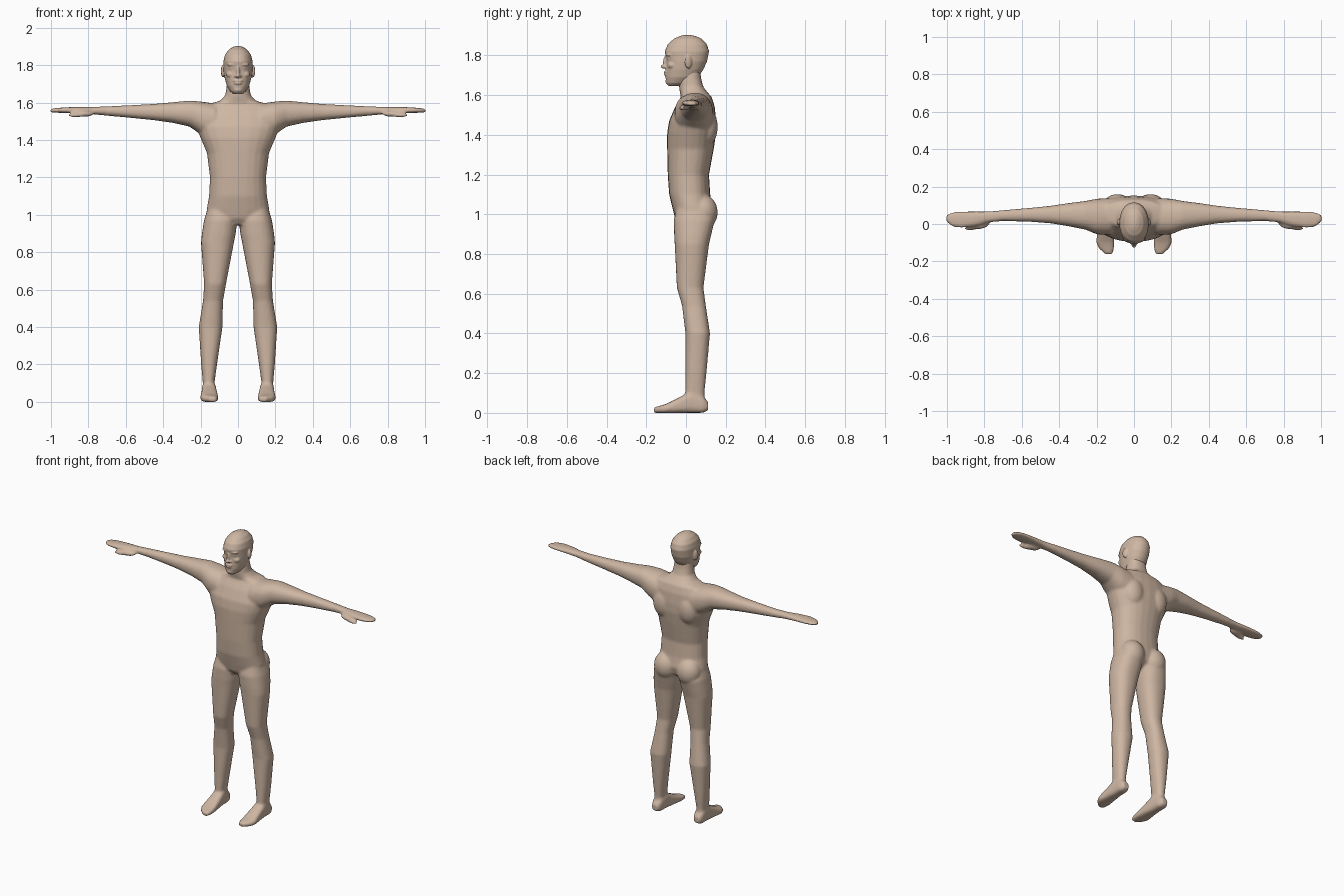
import bpy, bmesh, math
from mathutils import Matrix, Vector

skin = bpy.data.materials.new("skin")
skin.diffuse_color = (0.62, 0.47, 0.365, 1)


def loft(bm, axis, sections, power=2.3, n=24, mirror=False):
    """Skin rounded rings; section = (position, u0, u1, v0, v1)."""
    for side in ((1, -1) if mirror else (1,)):
        rings = []
        for t, u0, u1, v0, v1 in sections:
            ring = []
            for i in range(n):
                a = 2 * math.pi * i / n
                c, s = math.cos(a), math.sin(a)
                u = (u0 + u1) / 2 + (u1 - u0) / 2 * math.copysign(abs(c) ** (2 / power), c)
                v = (v0 + v1) / 2 + (v1 - v0) / 2 * math.copysign(abs(s) ** (2 / power), s)
                p = {"x": (t, u, v), "y": (u, t, v), "z": (u, v, t)}[axis]
                ring.append(bm.verts.new((p[0] * side, p[1], p[2])))
            rings.append(ring)
        faces = [bm.faces.new(rings[0]), bm.faces.new(rings[-1])]
        for a, b in zip(rings, rings[1:]):
            for i in range(n):
                j = (i + 1) % n
                faces.append(bm.faces.new((a[i], a[j], b[j], b[i])))
        bmesh.ops.recalc_face_normals(bm, faces=faces)


def blob(bm, centre, radii, mirror=False, turn=0.0):
    """Ellipsoid, optionally turned about z and mirrored across x."""
    for side in ((1, -1) if mirror else (1,)):
        c = Vector((centre[0] * side, centre[1], centre[2]))
        m = (Matrix.Translation(c) @ Matrix.Rotation(turn * side, 4, "Z")
             @ Matrix.Diagonal((*radii, 1)))
        bmesh.ops.create_icosphere(bm, subdivisions=3, radius=1, matrix=m)


def finish(bm, name, voxel, smooth):
    """Blend the overlapping masses into one smooth skin."""
    me = bpy.data.meshes.new(name)
    bm.to_mesh(me)
    bm.free()
    me.materials.append(skin)
    ob = bpy.data.objects.new(name, me)
    bpy.context.collection.objects.link(ob)
    rm = ob.modifiers.new("blend", "REMESH")
    rm.mode = "VOXEL"
    rm.voxel_size = voxel
    rm.use_smooth_shade = True
    sm = ob.modifiers.new("soften", "SMOOTH")
    sm.factor = 0.5
    sm.iterations = smooth


body = bmesh.new()

# torso and neck: z, x range, y range
loft(body, "z", [(z, -w, w, y0, y1) for z, w, y0, y1 in (
    (0.945, 0.07, -0.03, 0.07), (0.98, 0.15, -0.055, 0.12),
    (1.03, 0.168, -0.068, 0.135), (1.10, 0.155, -0.085, 0.122),
    (1.20, 0.150, -0.092, 0.116), (1.33, 0.166, -0.095, 0.14),
    (1.41, 0.200, -0.095, 0.152), (1.47, 0.225, -0.085, 0.152),
    (1.54, 0.215, -0.055, 0.145), (1.59, 0.165, -0.025, 0.13),
    (1.61, 0.095, -0.03, 0.112), (1.64, 0.068, -0.035, 0.088),
    (1.68, 0.062, -0.035, 0.077), (1.74, 0.055, -0.03, 0.07))])

# shoulder blades and buttocks
blob(body, (0.09, 0.10, 1.44), (0.075, 0.06, 0.10), True)
blob(body, (0.085, 0.085, 1.01), (0.08, 0.075, 0.09), True)

# legs: z, x range, y range
loft(body, "z", [
    (1.06, 0.03, 0.155, -0.04, 0.11), (0.97, 0.004, 0.182, -0.062, 0.145),
    (0.90, 0.012, 0.193, -0.06, 0.128), (0.85, 0.022, 0.198, -0.057, 0.116),
    (0.63, 0.064, 0.181, -0.046, 0.088), (0.54, 0.080, 0.187, -0.02, 0.100),
    (0.40, 0.083, 0.210, -0.003, 0.121), (0.20, 0.112, 0.197, -0.003, 0.103),
    (0.10, 0.126, 0.188, -0.004, 0.093), (0.04, 0.126, 0.188, 0.0, 0.095)],
    mirror=True)

# feet: y, x range, z range
loft(body, "y", [
    (0.112, 0.135, 0.178, 0.012, 0.055), (0.085, 0.122, 0.190, 0.0, 0.085),
    (0.03, 0.118, 0.192, 0.0, 0.115), (-0.03, 0.111, 0.196, 0.0, 0.08),
    (-0.10, 0.105, 0.202, -0.001, 0.045), (-0.13, 0.107, 0.188, -0.001, 0.036),
    (-0.161, 0.114, 0.155, 0.0, 0.028)], power=3, mirror=True)

# arms and mitten hands: x, y range, z range
loft(body, "x", [
    (0.12, -0.06, 0.14, 1.39, 1.595), (0.20, -0.055, 0.135, 1.43, 1.606),
    (0.26, -0.03, 0.123, 1.472, 1.611), (0.35, -0.012, 0.112, 1.492, 1.602),
    (0.45, 0.004, 0.097, 1.506, 1.593), (0.56, 0.012, 0.086, 1.517, 1.587),
    (0.70, 0.016, 0.074, 1.53, 1.58), (0.78, 0.008, 0.067, 1.538, 1.577),
    (0.85, -0.012, 0.068, 1.542, 1.577), (0.92, -0.022, 0.068, 1.544, 1.575),
    (0.97, -0.015, 0.064, 1.546, 1.571), (1.004, 0.012, 0.047, 1.548, 1.566)],
    mirror=True)

# thumbs
blob(body, (0.82, -0.005, 1.54), (0.05, 0.022, 0.016), True, -0.2)
blob(body, (0.865, -0.02, 1.533), (0.045, 0.013, 0.013), True, -0.1)
finish(body, "body", 0.008, 5)

head = bmesh.new()

# skull and jaw: z, half width, y range
loft(head, "z", [(z, -w, w, y0, y1) for z, w, y0, y1 in (
    (1.645, 0.022, -0.088, -0.02), (1.66, 0.042, -0.100, 0.02),
    (1.69, 0.060, -0.103, 0.062), (1.73, 0.071, -0.102, 0.088),
    (1.77, 0.077, -0.099, 0.106), (1.82, 0.078, -0.107, 0.116),
    (1.855, 0.070, -0.092, 0.106), (1.883, 0.050, -0.062, 0.08),
    (1.897, 0.028, -0.032, 0.05), (1.903, 0.010, -0.01, 0.02))], power=2.15, n=32)

# nose, brows, cheeks, eyelids, lips, chin, ears
blob(head, (0, -0.102, 1.765), (0.010, 0.014, 0.032))
blob(head, (0, -0.110, 1.744), (0.013, 0.017, 0.011))
blob(head, (0.013, -0.100, 1.741), (0.009, 0.010, 0.008), True)
blob(head, (0.033, -0.088, 1.803), (0.026, 0.012, 0.008), True, 0.3)
blob(head, (0.040, -0.074, 1.75), (0.024, 0.018, 0.018), True, 0.4)
blob(head, (0.032, -0.084, 1.785), (0.014, 0.010, 0.006), True, 0.3)
blob(head, (0, -0.100, 1.717), (0.027, 0.012, 0.006))
blob(head, (0, -0.100, 1.703), (0.023, 0.012, 0.006))
blob(head, (0, -0.090, 1.668), (0.022, 0.014, 0.014))
blob(head, (0.080, 0.012, 1.768), (0.010, 0.020, 0.034), True, 0.4)
finish(head, "head", 0.004, 3)
